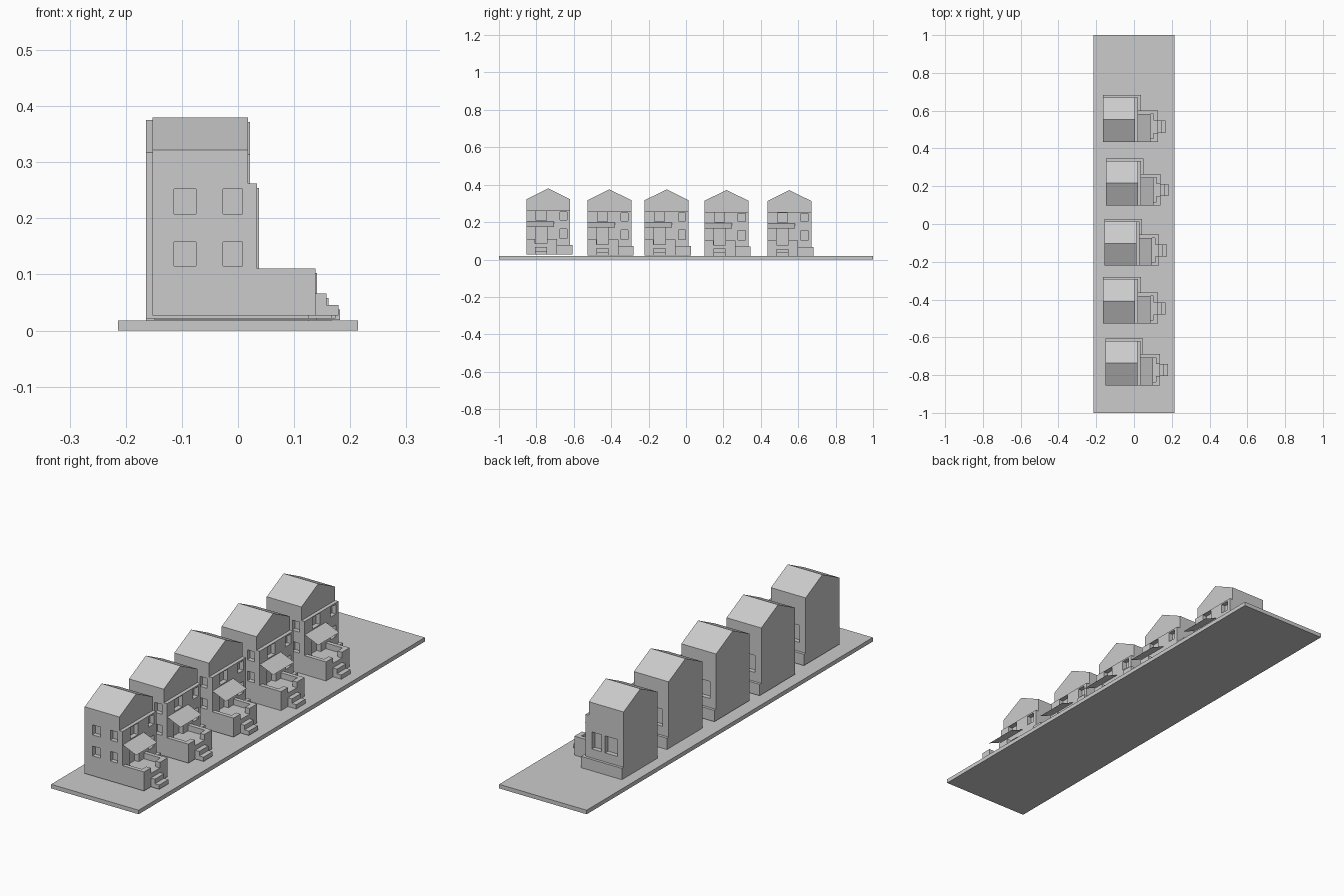
import bpy, bmesh

if "Cube" in bpy.data.objects:
    bpy.data.objects.remove(bpy.data.objects["Cube"])


def mesh_obj(name, bm):
    bmesh.ops.recalc_face_normals(bm, faces=bm.faces[:])
    me = bpy.data.meshes.new(name)
    bm.to_mesh(me)
    bm.free()
    ob = bpy.data.objects.new(name, me)
    bpy.context.collection.objects.link(ob)
    return ob


def add_prism(bm, profile, x0, x1):
    """Extrude a (y, z) profile along x."""
    f = bm.faces.new([bm.verts.new((x0, y, z)) for y, z in profile])
    r = bmesh.ops.extrude_face_region(bm, geom=[f])
    moved = [v for v in r["geom"] if isinstance(v, bmesh.types.BMVert)]
    bmesh.ops.translate(bm, verts=moved, vec=(x1 - x0, 0, 0))


def add_box(bm, x0, x1, y0, y1, z0, z1):
    add_prism(bm, [(y0, z0), (y1, z0), (y1, z1), (y0, z1)], x0, x1)


def boxes(name, dims):
    bm = bmesh.new()
    for d in dims:
        add_box(bm, *d)
    return mesh_obj(name, bm)


def boolean(ob, other, op):
    m = ob.modifiers.new("bool", 'BOOLEAN')
    m.operation, m.object, m.solver = op, other, 'EXACT'
    dg = bpy.context.evaluated_depsgraph_get()
    me = bpy.data.meshes.new_from_object(ob.evaluated_get(dg))
    ob.modifiers.clear()
    ob.data = me
    bpy.data.objects.remove(other)


W = 0.235    # house width along y
FX = 0.186   # front wall plane
D = 0.02     # window recess

# ground slab
boxes("ground_slab", [(-0.214, 0.214, -1, 1, 0, 0.018)])

# gabled body with a lower front bay
bm = bmesh.new()
add_prism(bm, [(0, 0), (W, 0), (W, 0.295), (W / 2, 0.353), (0, 0.295)], 0, 0.17)
body = mesh_obj("house_body", bm)
boolean(body, boxes("front_bay", [(0.15, FX, 0, W, 0, 0.235)]), 'UNION')

# window and door recesses
cuts = []
for x0, x1 in ((0.038, 0.077), (0.125, 0.16)):
    for z0, z1 in ((0.088, 0.131), (0.181, 0.225)):
        cuts.append((x0, x1, -0.05, D, z0, z1))
for x0, x1 in ((0.03, 0.09), (0.108, 0.155)):
    cuts.append((x0, x1, W - D, W + 0.05, 0.09, 0.165))
for y0, y1, z0, z1 in ((0.053, 0.107, 0.181, 0.232), (0.18, 0.218, 0.185, 0.228),
                       (0.18, 0.218, 0.085, 0.136), (0.05, 0.112, 0.059, 0.155)):
    cuts.append((FX - D, FX + 0.05, y0, y1, z0, z1))
boolean(body, boxes("openings", cuts), 'DIFFERENCE')

# plinth along the base
plinth = boxes("plinth", [(0, 0.2, W - 0.02, 0.247, 0, 0.05),
                          (FX - 0.02, 0.2, 0.16, W, 0, 0.05)])

# porch deck, low walls and steps
deck = boxes("porch_deck", [(FX - 0.01, 0.29, 0, 0.165, 0, 0.059)])
walls = boxes("porch_walls", [
    (FX, 0.29, 0, 0.018, 0.059, 0.084),
    (FX, 0.29, 0.147, 0.165, 0.059, 0.084),
    (0.268, 0.29, 0.018, 0.048, 0.059, 0.084),
    (0.268, 0.29, 0.112, 0.147, 0.059, 0.084)])
steps = boxes("porch_steps", [(0.29, 0.31, 0.048, 0.112, 0, 0.039),
                              (0.31, 0.331, 0.048, 0.112, 0, 0.019)])

# thin sloping porch awning
bm = bmesh.new()
bm.faces.new([bm.verts.new(c) for c in (
    (FX, 0, 0.176), (0.252, 0, 0.148), (0.252, 0.147, 0.148), (FX, 0.147, 0.176))])
awning = mesh_obj("porch_awning", bm)

# the row of five houses
places = [(-0.152, -0.854, 0.027), (-0.164, -0.527, 0.022), (-0.157, -0.221, 0.022),
          (-0.149, 0.099, 0.019), (-0.164, 0.435, 0.018)]
parts = [body, plinth, deck, walls, steps, awning]
for i, loc in enumerate(places):
    for p in parts:
        ob = p if i == 0 else p.copy()
        if i:
            ob.name = f"{p.name}_{i + 1}"
            bpy.context.collection.objects.link(ob)
        ob.location = loc
